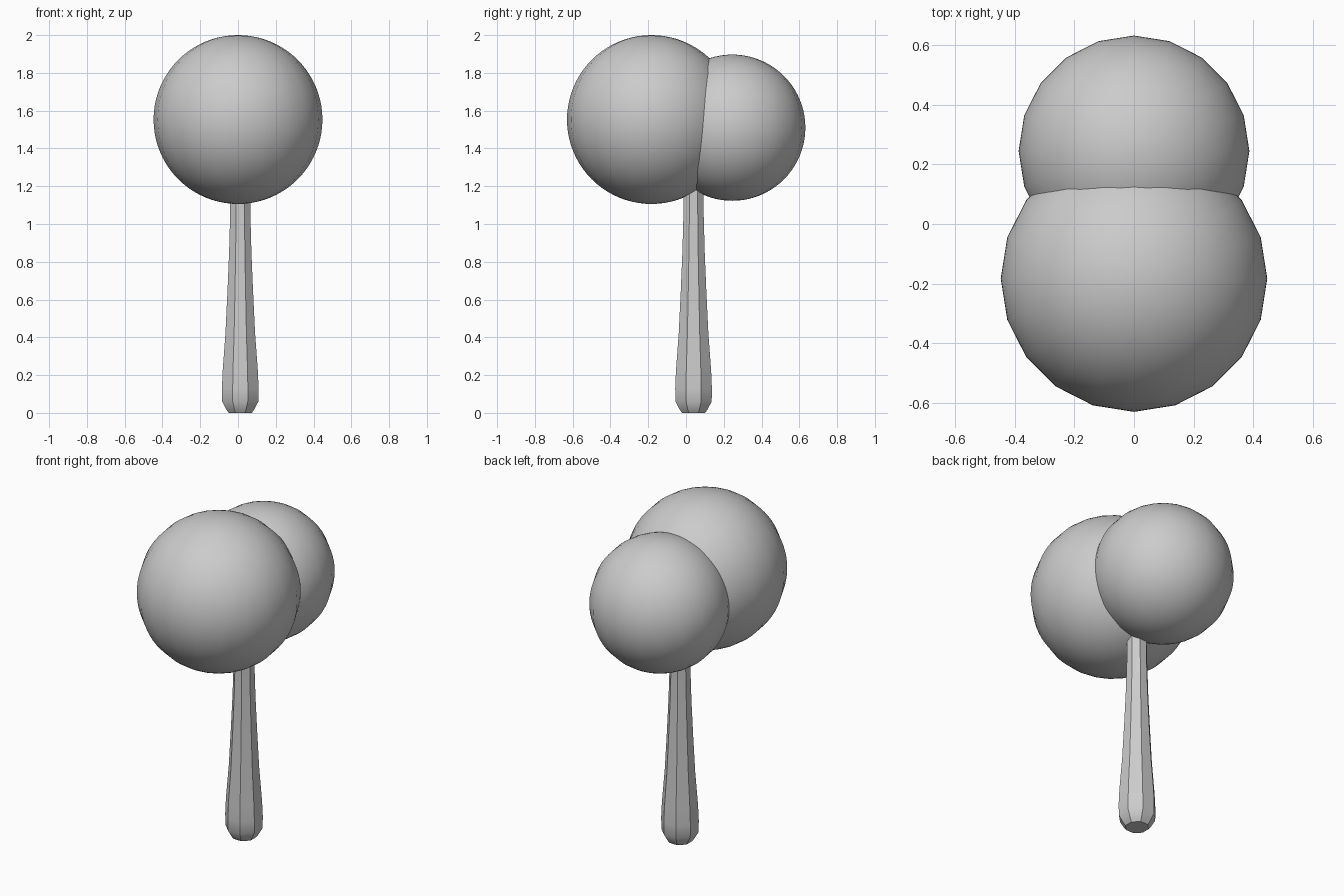
import bpy, bmesh, math

if "Cube" in bpy.data.objects:
    bpy.data.objects.remove(bpy.data.objects["Cube"])


def ball(name, y, z, r):
    # Coarse around the upright axis, fine from pole to pole
    bpy.ops.mesh.primitive_uv_sphere_add(segments=20, ring_count=40, radius=r,
                                         location=(0, y, z))
    ob = bpy.context.object
    ob.name = name
    bpy.ops.object.shade_smooth()
    return ob


def lathe(name, profile, sides, x, y):
    # Faceted rod made from (radius, height) rings, flat side to the front
    bm = bmesh.new()
    rings = []
    for r, z in profile:
        ring = []
        for i in range(sides):
            a = 2 * math.pi * (i + 0.5) / sides
            ring.append(bm.verts.new((r * math.cos(a), r * math.sin(a), z)))
        rings.append(ring)
    for lo, hi in zip(rings, rings[1:]):
        for i in range(sides):
            j = (i + 1) % sides
            bm.faces.new((lo[i], lo[j], hi[j], hi[i]))
    bm.faces.new(rings[0][::-1])
    bm.faces.new(rings[-1])
    me = bpy.data.meshes.new(name)
    bm.to_mesh(me)
    bm.free()
    ob = bpy.data.objects.new(name, me)
    ob.location = (x, y, 0)
    bpy.context.collection.objects.link(ob)
    return ob


# Two overlapping balls forming the head
ball("large_head_ball", -0.183, 1.553, 0.447)
ball("small_head_ball", 0.245, 1.51, 0.387)

# Tapered handle with a rounded butt
handle_profile = [(0.066, 0.0), (0.078, 0.015), (0.104, 0.06), (0.105, 0.13),
                  (0.101, 0.22), (0.085, 0.42), (0.073, 0.65), (0.064, 0.85),
                  (0.058, 1.05), (0.056, 1.25)]
handle = lathe("handle", handle_profile, 8, 0.012, 0.04)
bpy.context.view_layer.objects.active = handle
bpy.ops.object.select_all(action='DESELECT')
handle.select_set(True)
bpy.ops.object.shade_smooth_by_angle(angle=math.radians(30))
